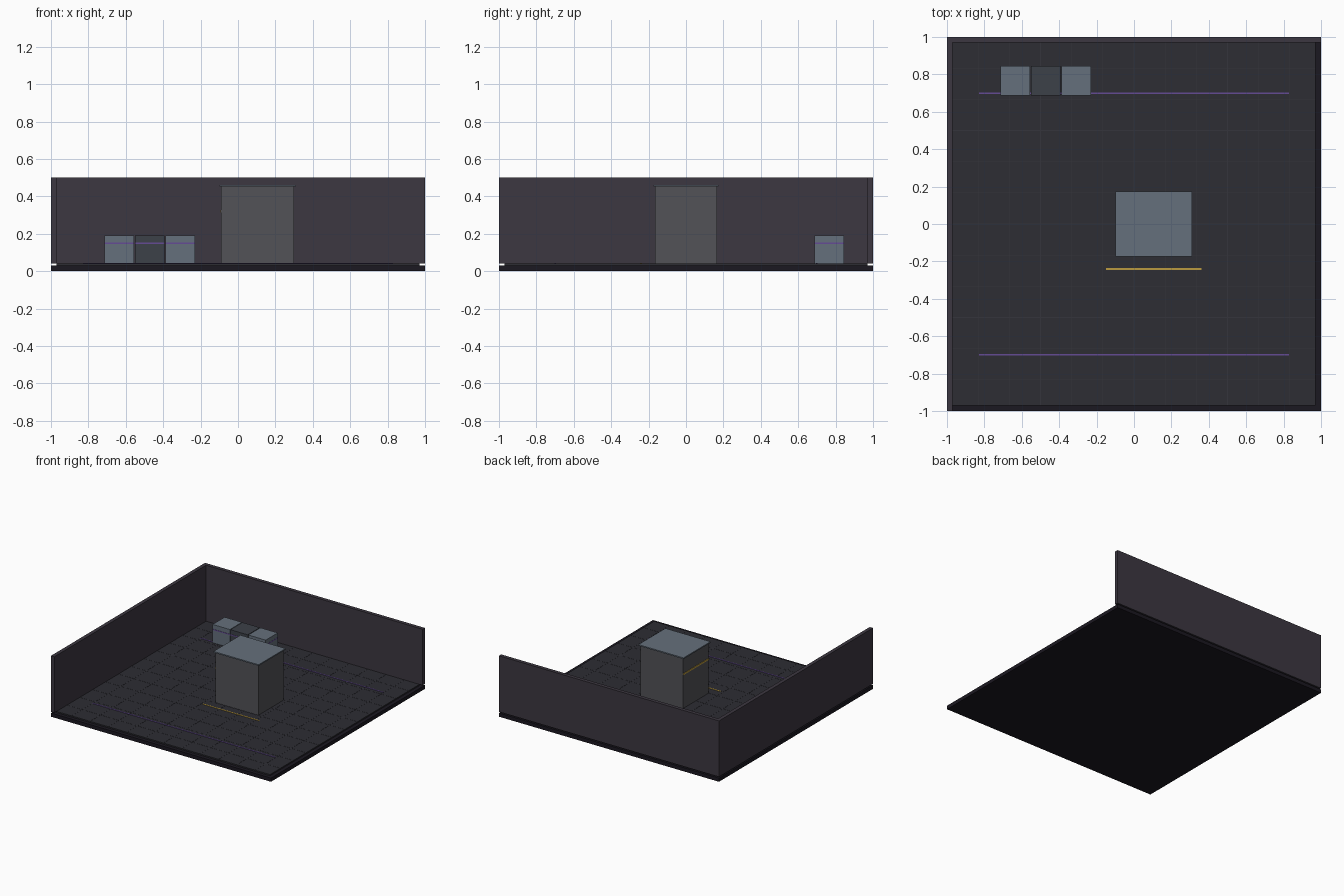
import bpy

if "Cube" in bpy.data.objects:
    bpy.data.objects.remove(bpy.data.objects["Cube"])

def material(name, r, g, b):
    m = bpy.data.materials.new(name)
    m.diffuse_color = (r, g, b, 1)
    m.use_nodes = True
    m.node_tree.nodes["Principled BSDF"].inputs["Base Color"].default_value = m.diffuse_color
    return m

BASE = material("base_dark", 0.011, 0.009, 0.015)
FLOOR = material("floor_grey", 0.026, 0.026, 0.033)
LINE = material("line_grey", 0.036, 0.036, 0.045)
WALL = material("wall_grey", 0.045, 0.038, 0.052)
BODY = material("body_grey", 0.085, 0.085, 0.095)
TOP = material("top_blue_grey", 0.13, 0.16, 0.2)
DARK = material("crate_dark", 0.045, 0.052, 0.065)
PURPLE = material("purple", 0.13, 0.07, 0.3)
YELLOW = material("yellow", 0.5, 0.33, 0.05)

def box(name, x, y, z, mat):
    """Box from (min, max) ranges on each axis."""
    bpy.ops.mesh.primitive_cube_add(
        size=1, location=[(a + b) / 2 for a, b in (x, y, z)])
    o = bpy.context.object
    o.name = name
    o.scale = [b - a for a, b in (x, y, z)]
    bpy.ops.object.transform_apply(location=False, rotation=False, scale=True)
    o.data.materials.append(mat)
    return o

# Base slab, inset floor and two walls
box("base_slab", (-1, 1), (-1, 1), (0, 0.03), BASE)
box("floor_panel", (-0.97, 0.97), (-0.97, 0.97), (0.03, 0.04), FLOOR)
box("back_wall", (-1, 1), (0.97, 1), (0.04, 0.5), WALL)
box("left_wall", (-1, -0.97), (-1, 0.97), (0.04, 0.5), WALL)

# Floor grid
for i in range(-5, 6):
    p = i / 6
    box("grid_line_y", (p - 0.002, p + 0.002), (-0.97, 0.97), (0.038, 0.041), LINE)
    box("grid_line_x", (-0.97, 0.97), (p - 0.002, p + 0.002), (0.038, 0.041), LINE)

# Floor markings
for y in (-0.7, 0.7):
    box("purple_floor_line", (-0.83, 0.83), (y - 0.004, y + 0.004), (0.038, 0.043), PURPLE)
box("yellow_floor_line", (-0.15, 0.36), (-0.245, -0.235), (0.038, 0.043), YELLOW)

# Main cabinet with cap and side stripe
box("cabinet_body", (-0.09, 0.3), (-0.165, 0.165), (0.04, 0.452), BODY)
box("cabinet_cap", (-0.1, 0.31), (-0.175, 0.175), (0.452, 0.462), TOP)
box("cabinet_stripe", (-0.094, -0.088), (-0.165, 0.165), (0.315, 0.328), YELLOW)

# Row of three crates with thin wrapping bands
for i, mat in enumerate((TOP, DARK, TOP)):
    x = -0.713 + i * 0.163
    box("crate", (x, x + 0.157), (0.688, 0.845), (0.04, 0.19), mat)
    box("crate_band", (x - 0.001, x + 0.158), (0.686, 0.846), (0.145, 0.153), PURPLE)
